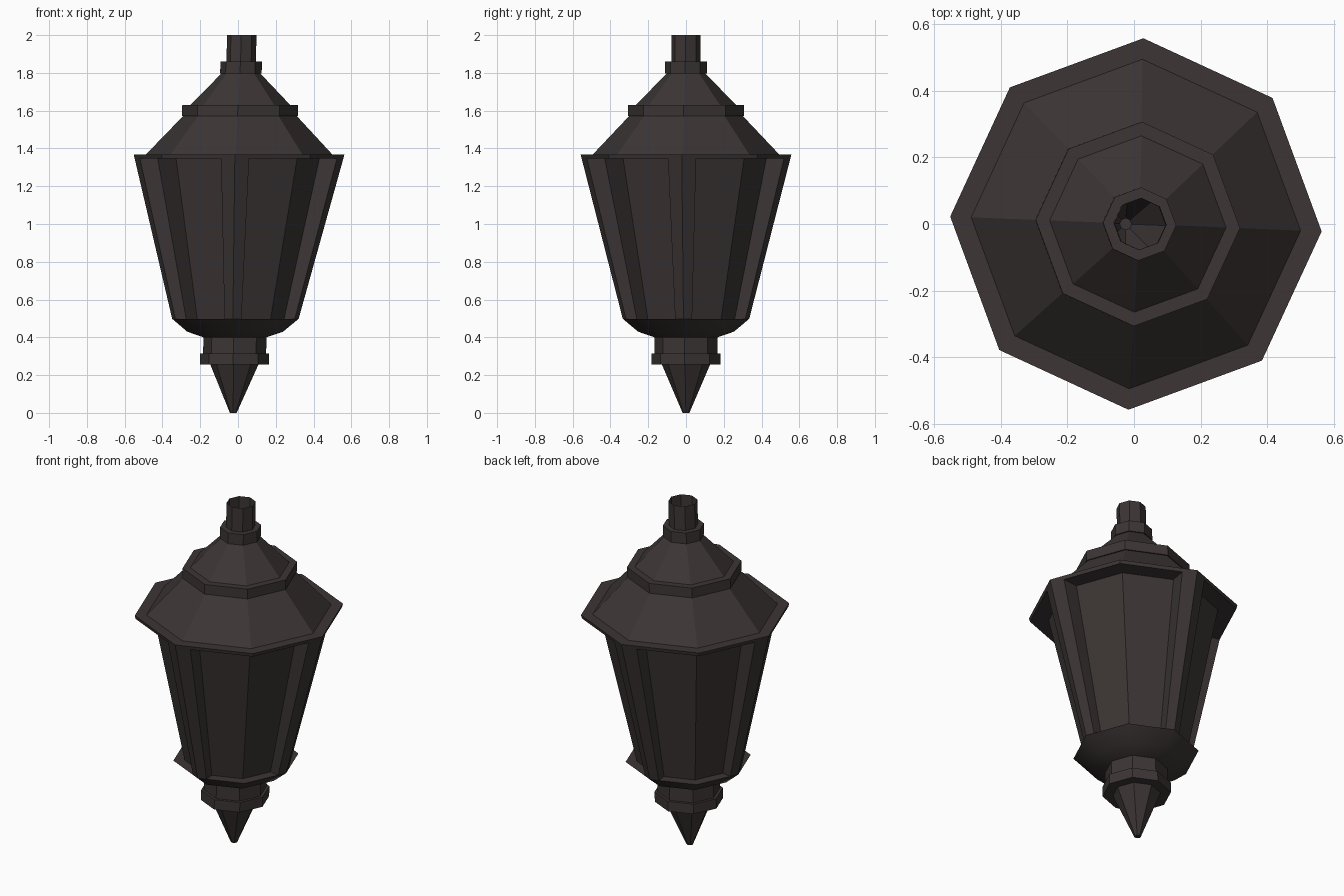
import bpy
import bmesh
from math import cos, sin, radians, pi

if "Cube" in bpy.data.objects:
    bpy.data.objects.remove(bpy.data.objects["Cube"])

SIDES = 8
YAW = radians(-2.3)

# One dark cast-metal finish
iron = bpy.data.materials.new("dark brown iron")
iron.use_nodes = True
iron.diffuse_color = (0.045, 0.036, 0.035, 1)
iron.node_tree.nodes["Principled BSDF"].inputs["Base Color"].default_value = (0.045, 0.036, 0.035, 1)


def lean(z):
    """Sideways drift of the lantern's axis at a height."""
    return -0.025 + 0.0225 * z


def corner(index, radius):
    """Plan position of one corner of the octagon."""
    a = YAW + index * 2 * pi / SIDES
    return radius * cos(a), radius * sin(a)


def loft(name, sections, smooth=False, close_end=False):
    """Skin matching closed sections (points, height), listed top to bottom."""
    bm = bmesh.new()
    rings = [[bm.verts.new((x + lean(z), y, z)) for x, y in pts] for pts, z in sections]
    for up, low in zip(rings, rings[1:]):
        n = len(up)
        for i in range(n):
            j = (i + 1) % n
            bm.faces.new((up[i], low[i], low[j], up[j])).smooth = smooth
    if close_end:
        bm.faces.new(reversed(rings[-1]))
    mesh = bpy.data.meshes.new(name)
    bm.to_mesh(mesh)
    bm.free()
    mesh.materials.append(iron)
    obj = bpy.data.objects.new(name, mesh)
    bpy.context.collection.objects.link(obj)
    return obj


def turned(name, profile, **options):
    """Eight-sided turned part from (radius, height) pairs."""
    return loft(name, [([corner(i, r) for i in range(SIDES)], z) for r, z in profile], **options)


# Roof parts: open pipe, cap ring, two roof tiers and the overhanging rim
turned("top_pipe", [(0.078, 2.0), (0.078, 1.85)])
turned("cap_ring", [(0.078, 1.86), (0.11, 1.86), (0.11, 1.797), (0.09, 1.797)])
turned("upper_roof", [(0.1, 1.80), (0.265, 1.63)])
turned("roof_band", [(0.26, 1.63), (0.307, 1.63), (0.307, 1.573), (0.28, 1.573)])
turned("lower_roof", [(0.298, 1.575), (0.495, 1.367)])
turned("roof_rim", [(0.49, 1.367), (0.558, 1.367), (0.553, 1.347), (0.44, 1.347)])


def body_section(radius, post=0.19, depth=0.82):
    """Corner posts on four octagon corners, recessed panels between them."""
    def along(a, b, r):
        p, q = corner(a, r), corner(b, r)
        return tuple(u + (v - u) * post for u, v in zip(p, q))
    pts = []
    inner = radius * depth
    for k in range(0, SIDES, 2):
        pts += [along(k, k - 1, inner), along(k, k - 1, radius), corner(k, radius),
                along(k, k + 1, radius), along(k, k + 1, inner), corner(k + 1, inner)]
    return pts


# Tapered body
loft("lantern_body", [(body_section(0.553), 1.347), (body_section(0.335), 0.498)])

# Base parts: ledge, rounded bowl, neck, collar and pointed finial
turned("bowl_ledge", [(0.265, 0.498), (0.335, 0.498)])
turned("bowl", [(0.335, 0.498), (0.254, 0.43), (0.167, 0.40)], smooth=True)
turned("neck", [(0.167, 0.40), (0.167, 0.31)])
turned("collar", [(0.16, 0.315), (0.183, 0.315), (0.183, 0.257), (0.12, 0.257)])
turned("finial", [(0.128, 0.257), (0.018, 0.0)], close_end=True)
